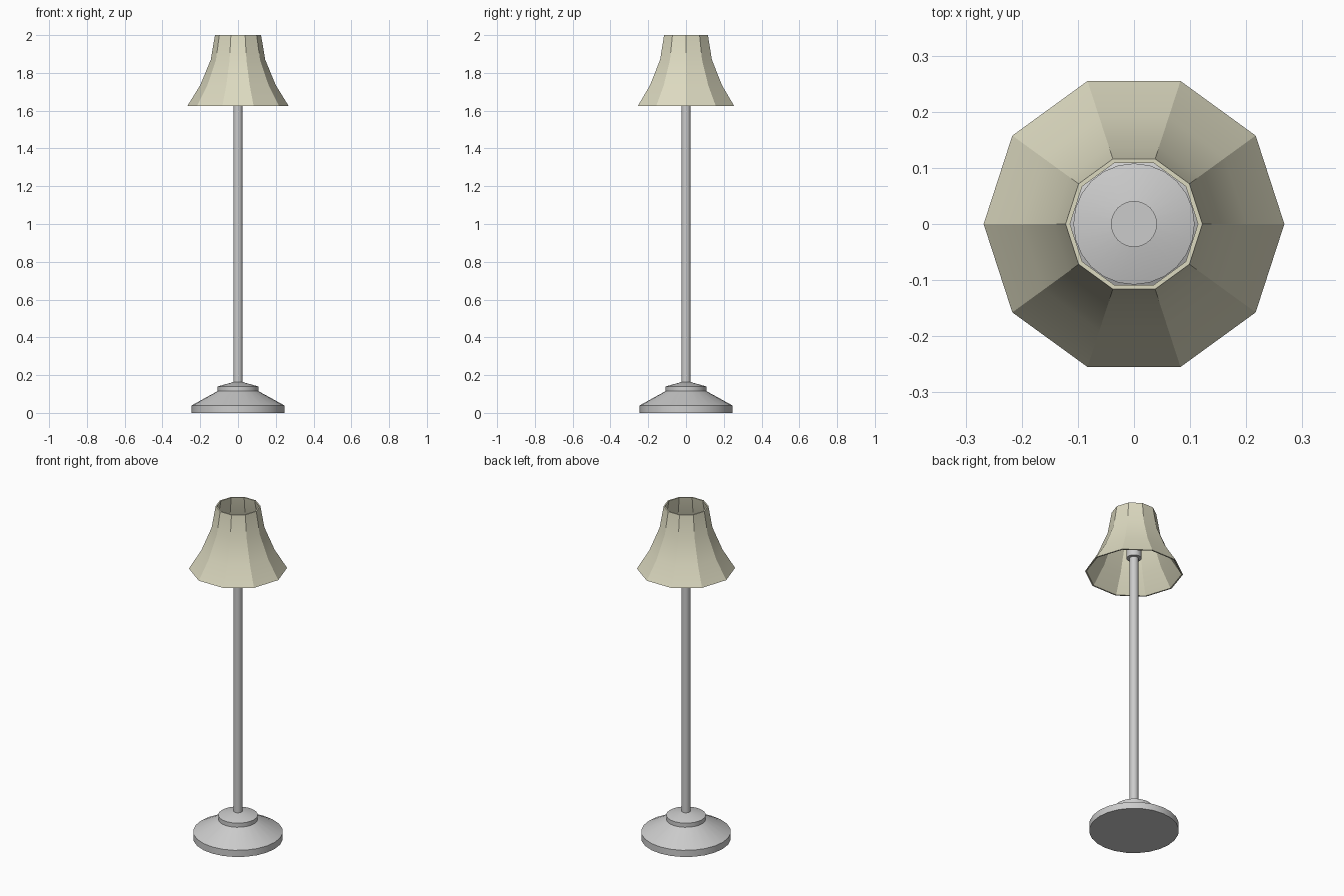
import bpy, bmesh, math

if "Cube" in bpy.data.objects:
    bpy.data.objects.remove(bpy.data.objects["Cube"])


def lathe(name, profile, sides, ring=False):
    """Revolve (radius, z) points about z; ring=True joins last point to first, else ends are capped."""
    bm = bmesh.new()
    rings = []
    for r, z in profile:
        angles = [2 * math.pi * i / sides for i in range(sides)]
        rings.append([bm.verts.new((r * math.cos(a), r * math.sin(a), z)) for a in angles])
    pairs = list(zip(rings, rings[1:]))
    if ring:
        pairs.append((rings[-1], rings[0]))
    else:
        bm.faces.new(rings[0][::-1])
        bm.faces.new(rings[-1])
    for low, high in pairs:
        for i in range(sides):
            j = (i + 1) % sides
            bm.faces.new((low[i], low[j], high[j], high[i]))
    bmesh.ops.recalc_face_normals(bm, faces=bm.faces)
    mesh = bpy.data.meshes.new(name)
    bm.to_mesh(mesh)
    bm.free()
    obj = bpy.data.objects.new(name, mesh)
    bpy.context.collection.objects.link(obj)
    bpy.ops.object.select_all(action='DESELECT')
    obj.select_set(True)
    bpy.context.view_layer.objects.active = obj
    bpy.ops.object.shade_smooth_by_angle(angle=math.radians(30))
    return obj


# Weighted foot with a sloped skirt and raised collar
lathe("base", [(0.245, 0), (0.245, 0.04), (0.108, 0.115), (0.108, 0.14), (0.025, 0.163)], 24)

# Upright pole
lathe("pole", [(0.024, 0.15), (0.024, 1.73)], 20)

# Bulb socket on top of the pole
lathe("socket", [(0.041, 1.715), (0.041, 1.82)], 24)

# Ten-sided flared shade, hollow with a thin wall
outer = [(0.268, 1.625), (0.200, 1.735), (0.144, 1.87), (0.122, 2.0)]
inner = [(0.114, 2.0), (0.136, 1.87), (0.192, 1.733), (0.260, 1.625)]
shade = lathe("shade", outer + inner, 10, ring=True)
cream = bpy.data.materials.new("cream_fabric")
cream.diffuse_color = (0.72, 0.70, 0.53, 1)
cream.use_nodes = True
cream.node_tree.nodes["Principled BSDF"].inputs["Base Color"].default_value = cream.diffuse_color
shade.data.materials.append(cream)
